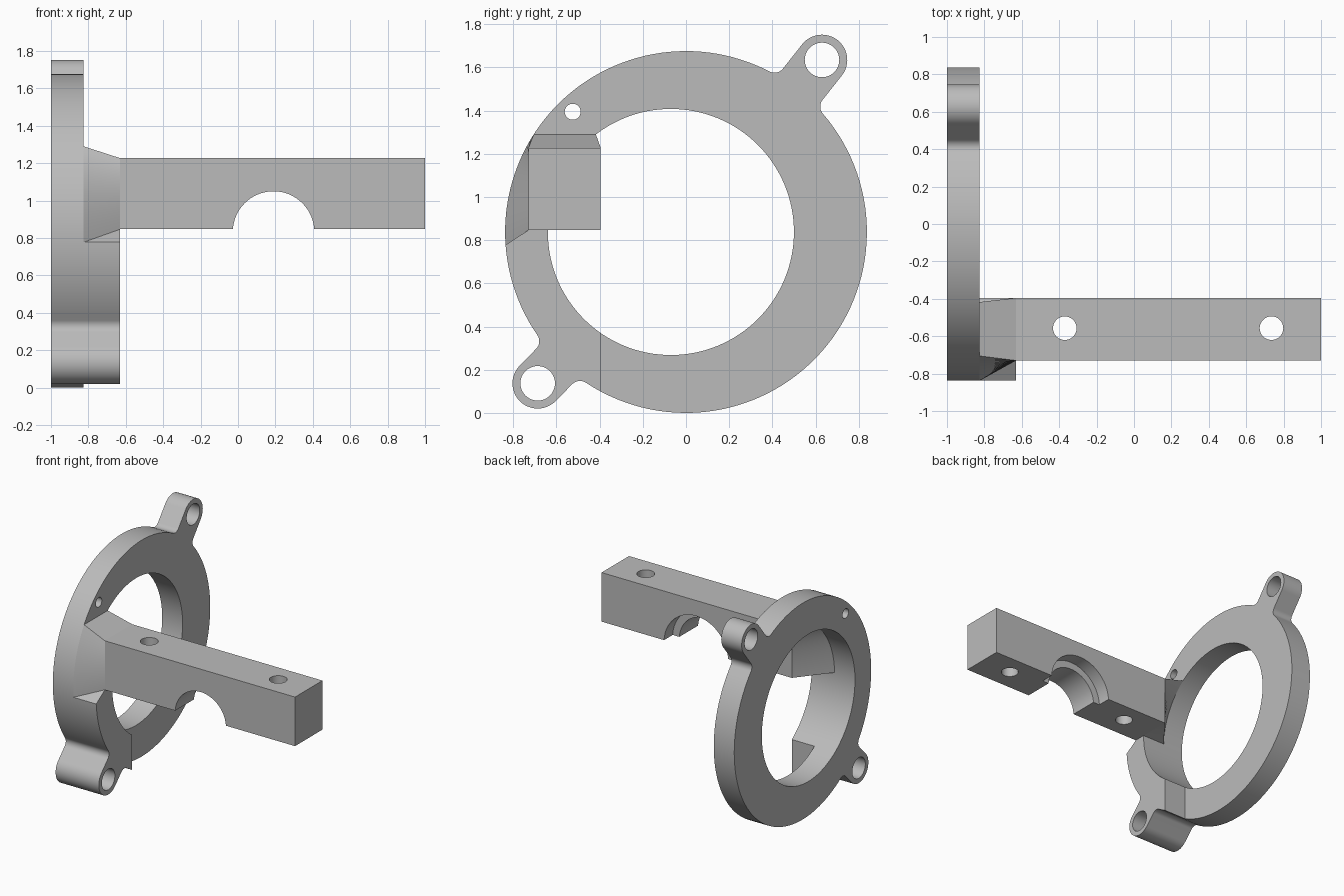
import bpy, bmesh
from math import sin, cos, pi, asin, sqrt, atan2, hypot, radians

cube = bpy.data.objects.get("Cube")
if cube:
    bpy.data.objects.remove(cube, do_unlink=True)

grey = bpy.data.materials.new("plain grey")
grey.use_nodes = True
colour = (0.5, 0.5, 0.5, 1)
grey.diffuse_color = colour
grey.node_tree.nodes["Principled BSDF"].inputs["Base Color"].default_value = colour

# Shared dimensions
BACK, FACE, ROOT, TIP = -1.0, -0.825, -0.63, 1.0
R = 0.838                                   # ring radius and centre height
BORE_Y, BORE_R = -0.07, 0.57
ARM_Y, ARM_Z = (-0.73, -0.395), (0.847, 1.227)
LUG_R, FILLET = 0.117, 0.05
LUGS = [(0.63, 1.635), (-0.687, 0.137)]


def make_object(name, bm):
    bmesh.ops.recalc_face_normals(bm, faces=bm.faces)
    mesh = bpy.data.meshes.new(name)
    bm.to_mesh(mesh)
    bm.free()
    mesh.materials.append(grey)
    obj = bpy.data.objects.new(name, mesh)
    bpy.context.collection.objects.link(obj)
    return obj


def prism(name, points, axis, lo, hi):
    """Extrude a 2D outline along one axis."""
    place = {"X": lambda a, b, t: (t, a, b),
             "Y": lambda a, b, t: (a, t, b),
             "Z": lambda a, b, t: (a, b, t)}[axis]
    bm = bmesh.new()
    ends = [[bm.verts.new(place(a, b, t)) for a, b in points] for t in (lo, hi)]
    for loop in ends:
        bm.faces.new(loop)
    n = len(points)
    for i in range(n):
        j = (i + 1) % n
        bm.faces.new((ends[0][i], ends[0][j], ends[1][j], ends[1][i]))
    return make_object(name, bm)


def arc(ca, cb, r, start, end, steps):
    return [(ca + r * cos(start + (end - start) * i / steps),
             cb + r * sin(start + (end - start) * i / steps)) for i in range(steps + 1)]


def cylinder(name, a, b, r, axis, lo, hi, steps=64):
    return prism(name, arc(a, b, r, 0, 2 * pi, steps)[:-1], axis, lo, hi)


def boolean(obj, cutters, operation="DIFFERENCE"):
    bpy.context.view_layer.objects.active = obj
    for cutter in cutters:
        cutter.hide_render = True
        mod = obj.modifiers.new("cut", "BOOLEAN")
        mod.object, mod.operation, mod.solver = cutter, operation, "EXACT"
        bpy.ops.object.modifier_apply(modifier=mod.name)


def ring_outline():
    """Circle with two radial lugs, blended in with fillets."""
    side = LUG_R + FILLET
    phi = asin(side / (R + FILLET))
    uc = sqrt((R + FILLET) ** 2 - side ** 2)
    polar = [(atan2(z - R, y), hypot(y, z - R)) for y, z in LUGS]
    polar = sorted((a % (2 * pi), d) for a, d in polar)
    points = []
    for k, (a, d) in enumerate(polar):
        local = (arc(uc, -side, FILLET, pi - phi, pi / 2, 8)
                 + arc(d, 0, LUG_R, -pi / 2, pi / 2, 24)
                 + arc(uc, side, FILLET, -pi / 2, phi - pi, 8))
        points += [(u * cos(a) - v * sin(a), R + u * sin(a) + v * cos(a)) for u, v in local]
        after = polar[(k + 1) % 2][0] + (2 * pi if k else 0)
        points += arc(0, R, R, a + phi, after - phi, 60)[1:-1]
    return points


# Ring plate and the thicker pad around the lower lug
outline = ring_outline()
ring = prism("mounting_ring", outline, "X", BACK, FACE)
pad = prism("lower_pad", outline, "X", FACE, ROOT)
pad_area = prism("pad_area", [(ARM_Y[1], -0.1), (ARM_Y[1], ARM_Z[0]), (ARM_Y[0], ARM_Z[0]),
                              (-1, 0.67), (-1, -0.1)], "X", -1.2, -0.4)
boolean(pad, [pad_area], "INTERSECT")

# Bore, lug holes and pin hole
bore = cylinder("bore_cutter", BORE_Y, R, BORE_R, "X", -1.2, -0.4, 128)
lug_holes = [cylinder("lug_hole_cutter", y, z, 0.08, "X", -1.2, -0.4, 48) for y, z in LUGS]
pin_hole = cylinder("pin_hole_cutter", -0.525, 1.395, 0.037, "X", -1.2, -0.4, 32)
boolean(ring, [bore, *lug_holes, pin_hole])
boolean(pad, [bore, lug_holes[1]])

# Arm with a stepped half-round notch and two bolt holes
arm = prism("arm", [(ROOT, ARM_Z[0]), (TIP, ARM_Z[0]), (TIP, ARM_Z[1]), (ROOT, ARM_Z[1])],
            "Y", *ARM_Y)
notch = cylinder("notch_cutter", 0.19, 0.832, 0.218, "Y", -1, 0)
step = cylinder("notch_step_cutter", 0.19, 0.832, 0.275, "Y", -0.5, 0)
bolts = [cylinder("bolt_hole_cutter", x, -0.557, 0.063, "Z", 0.5, 1.5, 48) for x in (-0.37, 0.735)]
boolean(arm, [notch, step, *bolts])

# Flare: ruled blend from a slice of the ring to the arm's rectangle
def flare():
    n = 20
    bm = bmesh.new()
    rows = []
    for i in range(n + 1):
        t = i / n
        z_out, z_in = 0.775 + 0.515 * t, ARM_Z[0] + (1.29 - ARM_Z[0]) * t
        z_arm = ARM_Z[0] + (ARM_Z[1] - ARM_Z[0]) * t
        y_out = -sqrt(R ** 2 - (z_out - R) ** 2)
        y_in = BORE_Y - sqrt(BORE_R ** 2 - (z_in - R) ** 2)
        rows.append([bm.verts.new(p) for p in (
            (FACE, y_out, z_out), (ROOT, ARM_Y[0], z_arm),
            (ROOT, ARM_Y[1], z_arm), (FACE, y_in, z_in))])
    for low, high in zip(rows, rows[1:]):
        for k in range(4):
            m = (k + 1) % 4
            bm.faces.new((low[k], low[m], high[m], high[k]))
    bm.faces.new(rows[-1])
    a, b, c, d = rows[0]
    bm.faces.new((b, c, d))
    bm.faces.new((b, d, a))
    return make_object("arm_flare", bm)


parts = [ring, pad, arm, flare()]

# Remove cutters and finish shading
for cutter in [pad_area, bore, pin_hole, notch, step, *lug_holes, *bolts]:
    bpy.data.objects.remove(cutter, do_unlink=True)
for obj in bpy.context.view_layer.objects:
    obj.select_set(obj in parts)
bpy.context.view_layer.objects.active = ring
bpy.ops.object.shade_smooth_by_angle(angle=radians(30))
